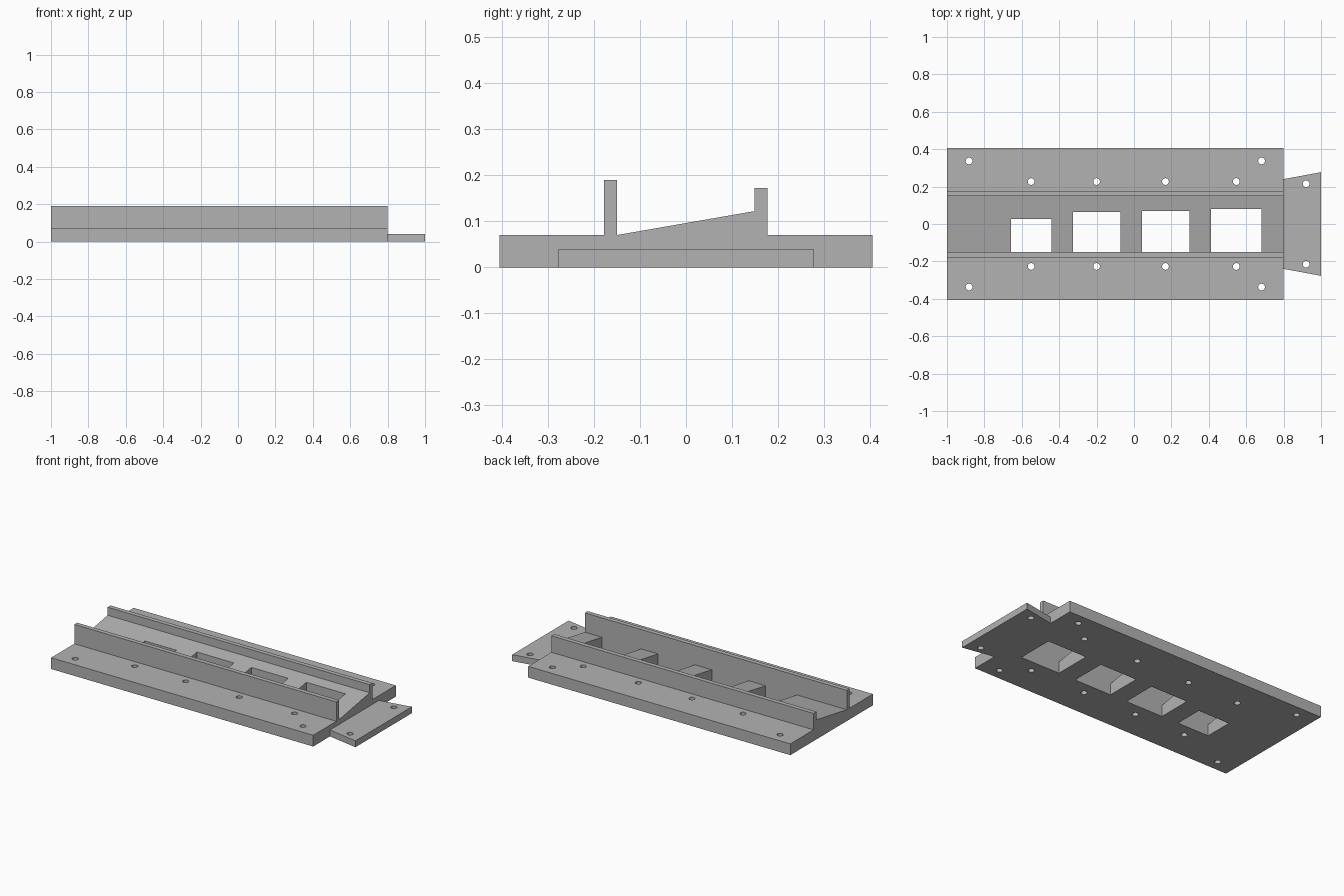
import bpy, bmesh
from mathutils import Matrix, Vector

if "Cube" in bpy.data.objects:
    bpy.data.objects.remove(bpy.data.objects["Cube"])

grey = bpy.data.materials.new("plain grey")
grey.use_nodes = True
colour = (0.45, 0.45, 0.45, 1)
grey.diffuse_color = colour
grey.node_tree.nodes["Principled BSDF"].inputs["Base Color"].default_value = colour


def make_object(name, bm):
    bmesh.ops.recalc_face_normals(bm, faces=bm.faces)
    mesh = bpy.data.meshes.new(name)
    bm.to_mesh(mesh)
    bm.free()
    mesh.materials.append(grey)
    obj = bpy.data.objects.new(name, mesh)
    bpy.context.collection.objects.link(obj)
    return obj


def extrude(name, points, direction):
    bm = bmesh.new()
    face = bm.faces.new([bm.verts.new(p) for p in points])
    result = bmesh.ops.extrude_face_region(bm, geom=[face], use_keep_orig=True)
    moved = [v for v in result["geom"] if isinstance(v, bmesh.types.BMVert)]
    bmesh.ops.translate(bm, verts=moved, vec=Vector(direction))
    return make_object(name, bm)


def add_bolt_hole(bm, x, y):
    bmesh.ops.create_cone(bm, cap_ends=True, segments=24, radius1=0.018, radius2=0.018,
                          depth=0.3, matrix=Matrix.Translation((x, y, 0.05)))


def add_window(bm, x0, x1, y0, y1):
    centre = Matrix.Translation(((x0 + x1) / 2, (y0 + y1) / 2, 0.04))
    size = Matrix.Diagonal((x1 - x0, y1 - y0, 0.2, 1))
    bmesh.ops.create_cube(bm, size=1, matrix=centre @ size)


def cut(obj, bm):
    cutter = make_object(obj.name + "_cutter", bm)
    cutter.hide_render = True
    mod = obj.modifiers.new("holes", 'BOOLEAN')
    mod.operation = 'DIFFERENCE'
    mod.solver = 'EXACT'
    mod.object = cutter
    bpy.context.view_layer.objects.active = obj
    bpy.ops.object.modifier_apply(modifier=mod.name)
    bpy.data.objects.remove(cutter)


# Base plate with two rails and a sloped floor between them
profile = [(-0.405, 0), (0.405, 0), (0.405, 0.07), (0.177, 0.07), (0.177, 0.172),
           (0.149, 0.172), (0.149, 0.122), (-0.15, 0.07), (-0.15, 0.19),
           (-0.178, 0.19), (-0.178, 0.07), (-0.405, 0.07)]
base = extrude("railed_base", [(-1, y, z) for y, z in profile], (1.8, 0, 0))

# Windows through the sloped floor, and bolt holes along both flanges
holes = bmesh.new()
for x0, x1, back in [(-0.657, -0.442, 0.027), (-0.326, -0.072, 0.063),
                     (0.043, 0.296, 0.069), (0.413, 0.681, 0.081)]:
    add_window(holes, x0, x1, -0.15, back)
for side in (-1, 1):
    for x in (-0.882, 0.682):
        add_bolt_hole(holes, x, side * 0.337)
    for x in (-0.55, -0.2, 0.168, 0.547):
        add_bolt_hole(holes, x, side * 0.227)
cut(base, holes)

# Thin flared tab at the end, with two bolt holes
tab = extrude("end_tab", [(0.8, -0.24, 0), (1, -0.277, 0), (1, 0.277, 0), (0.8, 0.24, 0)],
              (0, 0, 0.04))
holes = bmesh.new()
for side in (-1, 1):
    add_bolt_hole(holes, 0.92, side * 0.215)
cut(tab, holes)
